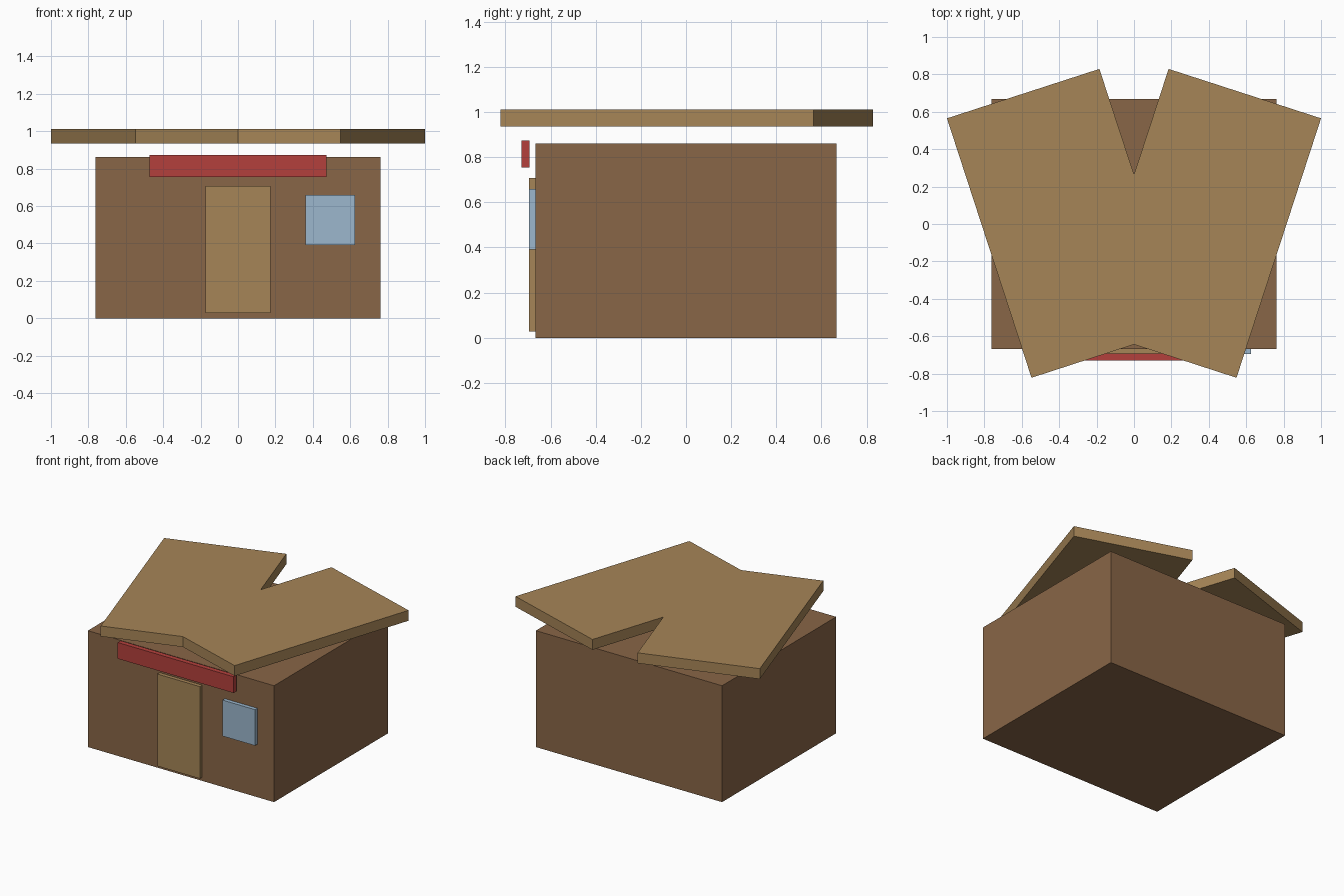
import bpy
import bmesh

cube = bpy.data.objects.get("Cube")
if cube:
    bpy.data.objects.remove(cube, do_unlink=True)


def material(name, rgb):
    mat = bpy.data.materials.new(name)
    mat.use_nodes = True
    color = (*rgb, 1.0)
    mat.diffuse_color = color
    mat.node_tree.nodes["Principled BSDF"].inputs["Base Color"].default_value = color
    return mat


def prism(name, outline, bottom, top, mat):
    """Extrude a flat counter-clockwise outline from bottom to top."""
    bm = bmesh.new()
    base = bm.faces.new([bm.verts.new((x, y, bottom)) for x, y in outline])
    result = bmesh.ops.extrude_face_region(bm, geom=[base], use_keep_orig=True)
    raised = [v for v in result["geom"] if isinstance(v, bmesh.types.BMVert)]
    bmesh.ops.translate(bm, verts=raised, vec=(0, 0, top - bottom))
    bmesh.ops.recalc_face_normals(bm, faces=bm.faces)
    mesh = bpy.data.meshes.new(name)
    bm.to_mesh(mesh)
    bm.free()
    mesh.materials.append(mat)
    obj = bpy.data.objects.new(name, mesh)
    bpy.context.collection.objects.link(obj)
    return obj


def box(name, xs, ys, zs, mat):
    (x0, x1), (y0, y1) = xs, ys
    return prism(name, [(x0, y0), (x1, y0), (x1, y1), (x0, y1)], *zs, mat)


wall_brown = material("wall brown", (0.25, 0.133, 0.063))
tan_wood = material("tan wood", (0.381, 0.235, 0.095))
sign_red = material("sign red", (0.456, 0.051, 0.045))
window_blue = material("window blue", (0.332, 0.474, 0.61))

# Walls and the fittings on the front
box("house_body", (-0.762, 0.762), (-0.667, 0.667), (0, 0.861), wall_brown)
box("door", (-0.174, 0.174), (-0.695, -0.667), (0.027, 0.708), tan_wood)
box("window", (0.36, 0.626), (-0.695, -0.667), (0.392, 0.658), window_blue)
box("sign_board", (-0.474, 0.474), (-0.729, -0.693), (0.754, 0.874), sign_red)

# Flat roof of two splayed panels, notched front and back, mirrored about the middle
right_half = [(0, -0.644), (0.548, -0.822), (1, 0.565), (0.185, 0.829), (0, 0.265)]
left_half = [(-x, y) for x, y in reversed(right_half[1:-1])]
prism("roof", right_half + left_half, 0.935, 1.012, tan_wood)
